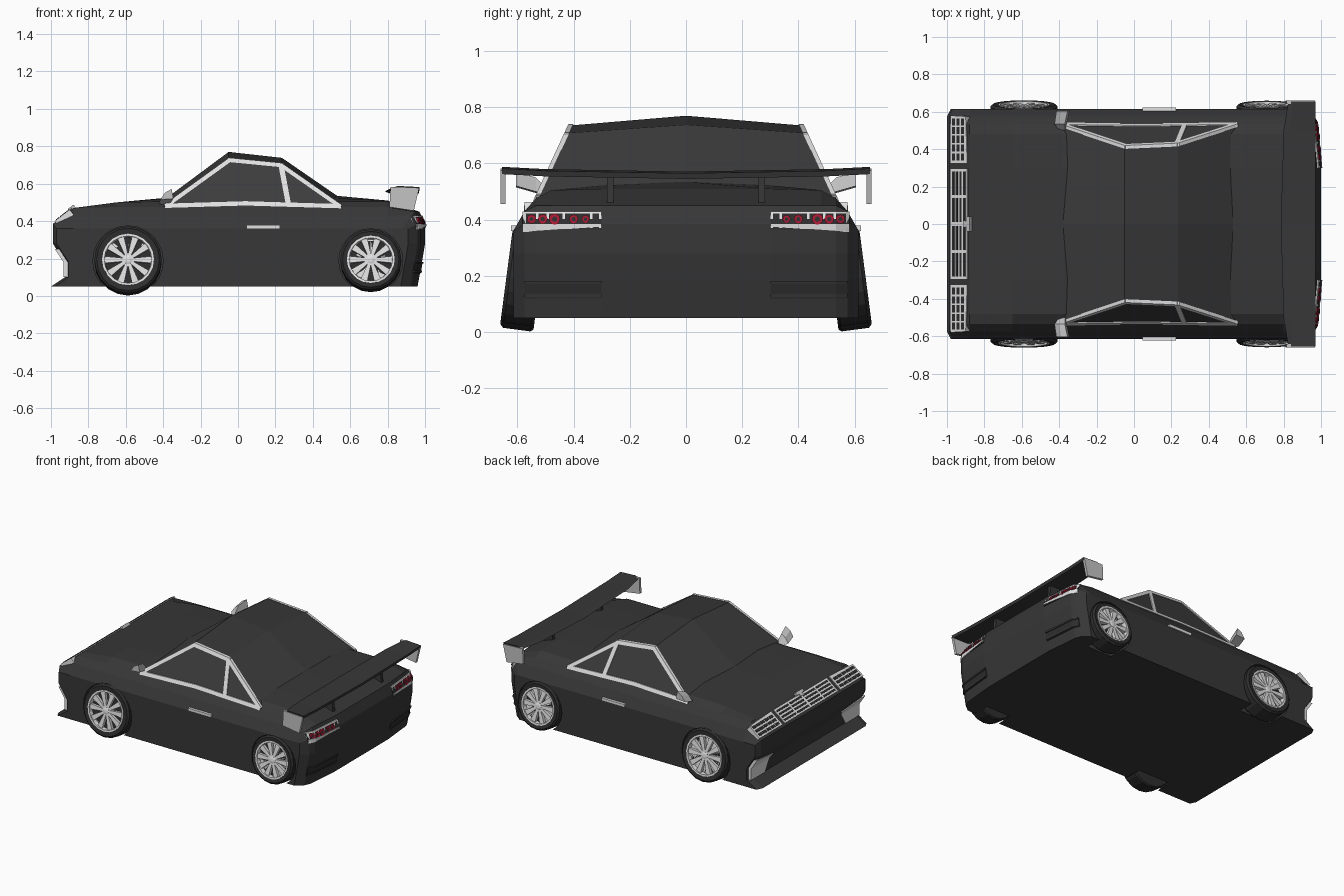
import bpy, bmesh, math
from mathutils import Vector, Matrix

if "Cube" in bpy.data.objects:
    bpy.data.objects.remove(bpy.data.objects["Cube"])


def material(name, r, g, b):
    m = bpy.data.materials.new(name)
    m.diffuse_color = (r, g, b, 1)
    m.use_nodes = True
    m.node_tree.nodes["Principled BSDF"].inputs["Base Color"].default_value = m.diffuse_color
    return m


BLACK = material("body_black", 0.038, 0.038, 0.038)
GLASS = material("dark_glass", 0.046, 0.046, 0.046)
RUBBER = material("rubber", 0.027, 0.027, 0.027)
SILVER = material("silver", 0.75, 0.75, 0.75)
GREY = material("light_grey", 0.55, 0.55, 0.55)
RED = material("lamp_red", 0.35, 0.01, 0.03)


def mesh(name, verts, faces, mat, mirror=False):
    """Mesh object, optionally doubled across the y = 0 plane."""
    bm = bmesh.new()
    for s in ((1, -1) if mirror else (1,)):
        vs = [bm.verts.new((v[0], v[1] * s, v[2])) for v in verts]
        for f in faces:
            bm.faces.new([vs[i] for i in f])
    bmesh.ops.recalc_face_normals(bm, faces=bm.faces)
    me = bpy.data.meshes.new(name)
    bm.to_mesh(me)
    bm.free()
    me.materials.append(mat)
    ob = bpy.data.objects.new(name, me)
    bpy.context.collection.objects.link(ob)
    return ob


def loft(name, rings, mat, mirror=False):
    """Skin closed rings of equal length and cap both ends."""
    n, k = len(rings[0]), len(rings)
    faces = [(i * n + j, i * n + (j + 1) % n, (i + 1) * n + (j + 1) % n, (i + 1) * n + j)
             for i in range(k - 1) for j in range(n)]
    faces += [tuple(range(n)), tuple(range((k - 1) * n, k * n))]
    return mesh(name, [p for r in rings for p in r], faces, mat, mirror)


def plates(name, polys, place, mat, low, high, mirror=True):
    """Thin plates: 2D polygons placed on a surface between two offsets."""
    verts, faces = [], []
    for poly in polys:
        b, n = len(verts), len(poly)
        verts += [place(p, q, low) for p, q in poly] + [place(p, q, high) for p, q in poly]
        faces += [tuple(b + i for i in range(n)), tuple(b + n + i for i in range(n))]
        faces += [(b + i, b + (i + 1) % n, b + n + (i + 1) % n, b + n + i) for i in range(n)]
    return mesh(name, verts, faces, mat, mirror)


def rect(a0, a1, b0, b1):
    return [(a0, b0), (a1, b0), (a1, b1), (a0, b1)]


def interp(table, v):
    for (a, fa), (b, fb) in zip(table, table[1:]):
        if v <= b:
            return fa + (fb - fa) * max(0, (v - a) / (b - a))
    return table[-1][1]


# Body shell: the side profile lofted across the width
profile = [(-1, .05), (-.925, .10), (-.925, .18), (-.99, .28), (-.99, .385), (-.88, .47),
           (-.65, .50), (-.38, .525), (.53, .535), (.80, .51), (.97, .45), (1, .385),
           (1, .28), (.985, .19), (.96, .05)]
top = [(0, 1), (.3, .522), (.48, .505), (.535, .475), (.575, .43), (.615, .36)]
rear_shift = [(0, 0), (.3, 0), (.535, -.022), (.575, -.04), (.615, -.09)]


def section(y):
    a, out = abs(y), []
    for x, z in profile:
        dx = interp(rear_shift, a) if x > .9 else (.02 if x < -.9 and a > .6 else 0)
        out.append((x + dx, y, min(z, interp(top, a))))
    return out


half = [t[0] for t in top]
body = loft("body", [section(y) for y in [-h for h in half[:0:-1]] + half], BLACK)

# Wheel arches cut out of the body
WHEELS = (("front", -.588, .187, .18, .137), ("rear", .71, .188, .163, .126))
for label, wx, wz, r, ri in WHEELS:
    rings = [[(wx + (r + .008) * math.cos(a * math.tau / 24), y,
               wz + (r + .008) * math.sin(a * math.tau / 24)) for a in range(24)] for y in (.5, .8)]
    cutter = loft("arch_cutter", rings, BLACK, True)
    cutter.hide_render = True
    mod = body.modifiers.new("arch", "BOOLEAN")
    mod.operation, mod.solver, mod.object = "DIFFERENCE", "EXACT", cutter
    bpy.context.view_layer.objects.active = body
    bpy.ops.object.modifier_apply(modifier=mod.name)
    bpy.data.objects.remove(cutter)

# Cabin with a gently ridged roof; steep faces are glass
def side_y(z):
    return .535 - .115 * (z - .475) / .25


def station(x, z_edge, xc, z_mid):
    y = side_y(z_edge)
    return [(x, -y, z_edge), (xc, 0, z_mid), (x, y, z_edge)]


st = [station(-.41, .465, -.38, .525), station(-.05, .735, -.05, .77),
      station(.235, .708, .235, .738), station(.57, .465, .53, .535)]
faces = [(3 * i + j, 3 * i + j + 1, 3 * i + j + 4, 3 * i + j + 3) for i in range(3) for j in (0, 1)]
faces += [(0, 3, 6, 9), (2, 5, 8, 11), (0, 1, 2, 11, 10, 9)]
cabin = mesh("cabin", [p for s in st for p in s], faces, BLACK)
cabin.data.materials.append(GLASS)
for f in cabin.data.polygons:
    f.material_index = int(f.normal.z < .9)

# Side window trim
def on_side(x, z, off):
    return (x, side_y(z) + off, z)


def bar(p, q, w):
    d = (Vector(q) - Vector(p)).normalized() * w / 2
    n = Vector((-d.y, d.x))
    p, q = Vector(p) - d * .5, Vector(q) + d * .5
    return [tuple(p + n), tuple(q + n), tuple(q - n), tuple(p - n)]


line = [(-.385, .482), (-.045, .727), (.23, .70), (.545, .48), (.27, .488), (.04, .495)]
bars = [bar(line[i], line[(i + 1) % 6], .023) for i in range(6)]
bars.append(bar(line[2], line[4], .028))
plates("window_trim", bars, on_side, SILVER, -.012, .006)

# Door handles and mirrors
plates("door_handles", [rect(.045, .225, .36, .38)], lambda x, z, o: (x, .615 + o, z), SILVER, -.01, .008)
mirror_rings = [[(x0, y, z0), (x1, y, z0 + .005), (x1 - .01, y, z1), (x0 + .025, y, z1 - .02)]
                for y, x0, x1, z0, z1 in ((.50, -.40, -.36, .485, .515), (.535, -.425, -.36, .495, .55),
                                          (.605, -.415, -.345, .515, .572))]
loft("mirrors", mirror_rings, GREY, True)

# Rear wing, end plates and posts
wing = [[(x0, y, z + .005), (x0 + .03, y, z + .018), (.97, y, z + .012), (.965, y, z - .008), (x0 + .03, y, z - .006)]
        for y, x0, z in ((-.655, .825, .57), (-.5, .80, .562), (0, .785, .553), (.5, .80, .562), (.655, .825, .57))]
loft("rear_wing", wing, BLACK)
plates("wing_end_plates", [[(.81, .475), (.94, .455), (.968, .575), (.815, .582)]],
       lambda x, z, o: (x, .65 + o, z), GREY, -.008, .01)
plates("wing_posts", [[(.84, .45), (.94, .44), (.93, .56), (.85, .56)]],
       lambda x, z, o: (x, .27 + o, z), BLACK, -.012, .012)

# Rear surface: tail lamps and lower vents follow the bumper
rear_line = [(.05, .96), (.19, .985), (.28, 1), (.385, 1), (.45, .97)]


def on_rear(y, z, off):
    return (interp(rear_line, z) + interp(rear_shift, y) + off, y, z)


lamp_cells = [(.30, .435), (.435, .535), (.535, .582)]
plates("lamp_panels", [rect(a, b, z0, z1) for a, b in lamp_cells for z0, z1 in ((.365, .385), (.385, .427))],
       on_rear, RUBBER, -.01, .004)
frame = [[(a, .375 - (a - .3) * .07), (b, .375 - (b - .3) * .07), (b, .385), (a, .385)] for a, b in lamp_cells]
frame += [rect(a, b, .421, .429) for a, b in lamp_cells]
frame += [rect(a, a + .009, .37, .427) for a in (.30, .333, .43, .488, .526)] + [rect(.57, .582, .36, .427)]
plates("lamp_frames", frame, on_rear, SILVER, -.01, .007)


def disc(y, r, z=.402):
    return [(y + r * math.cos(i * math.tau / 12), z + r * math.sin(i * math.tau / 12)) for i in range(12)]


lamps = ((.55, .016), (.51, .017), (.468, .02), (.40, .016), (.358, .014))
plates("tail_lamps", [disc(y, r) for y, r in lamps], on_rear, RED, -.005, .010)
plates("tail_lamp_centres", [disc(y, r * .45) for y, r in lamps], on_rear, RUBBER, -.005, .012)
plates("rear_vents", [rect(a, b, .12, .178) for a, b in ((.30, .535), (.535, .575))], on_rear, RUBBER, -.01, .004)
plates("rear_vent_lips", [rect(a, b, z, z + .01) for a, b in ((.30, .535), (.535, .575)) for z in (.125, .172)],
       on_rear, BLACK, -.01, .009)

# Nose slope: grille and headlamps
def on_nose(y, t, off):
    return (-.99 + .11 * t - .61 * off, y, .385 + .085 * t + .79 * off)


plates("grille", [rect(-.295, .295, .12, .92)], on_nose, SILVER, -.01, .006, False)
plates("grille_slots", [rect(y, y + .127, t, t + .1) for y in (-.282, -.138, .011, .155) for t in (.2, .38, .56, .74)],
       on_nose, RUBBER, 0, .009, False)
plates("headlamps", [[(.325, .12), (.58, .12), (.575, .85), (.325, .92)]], on_nose, SILVER, -.03, .006)
plates("headlamp_cells", [rect(y, y + .038, t, t + .14) for y in (.34, .387, .434, .481, .526) for t in (.2, .42, .64)],
       on_nose, RUBBER, 0, .009)
plates("bonnet_latch", [rect(-.04, .04, .93, 1.08), rect(-.015, .015, .8, 1.0)], on_nose, GREY, -.01, .014, False)

# Front bumper corner vents
def on_bumper(y, z, off):
    return (interp([(.05, -1), (.10, -.925), (.18, -.925), (.28, -.99)], z) - off, y, z)


plates("bumper_vents", [[(.605, .10), (.605, .18), (.40, .18), (.45, .10)], [(.605, .18), (.605, .25), (.38, .21), (.40, .18)]],
       on_bumper, SILVER, -.02, .008)

# Wheels: cambered, with ten-spoke rims
def wheel_mesh(name, pts, faces, mat, wx, wz):
    rot = Matrix.Rotation(math.radians(7.5), 3, "X")
    mesh(name, [rot @ Vector(p) + Vector((wx, .58, wz)) for p in pts], faces, mat, True)


def lathe(prof, n=20):
    pts = [(r * math.cos(i * math.tau / n), y, r * math.sin(i * math.tau / n)) for r, y in prof for i in range(n)]
    k = len(prof)
    fs = [(j * n + i, j * n + (i + 1) % n, (j + 1) * n + (i + 1) % n, (j + 1) * n + i)
          for j in range(k - 1) for i in range(n)]
    return pts, fs + [tuple(range(n)), tuple(range((k - 1) * n, k * n))]


for label, wx, wz, r, ri in WHEELS:
    tyre = [(.05, -.06), (r - .008, -.06), (r, -.05), (r, .048), (r - .012, .06), (ri, .056), (ri, .03), (.02, .03)]
    wheel_mesh(label + "_tyres", *lathe(tyre), RUBBER, wx, wz)
    wheel_mesh(label + "_rims", *lathe([(ri + .002, .03), (ri + .002, .06), (ri - .01, .06), (ri - .014, .03)]), SILVER, wx, wz)
    wheel_mesh(label + "_hubs", *lathe([(.024, .03), (.024, .054), (.012, .058)], 10), SILVER, wx, wz)
    pts, fs = [], []
    for i in range(10):
        a, b = i * math.tau / 10, len(pts)
        for y in (.03, .052):
            for rad, w in ((.015, -.008), (ri - .006, -.019), (ri - .006, .019), (.015, .008)):
                pts.append((rad * math.cos(a) - w * math.sin(a), y, rad * math.sin(a) + w * math.cos(a)))
        fs += [tuple(b + v for v in f) for f in ((0, 1, 2, 3), (4, 5, 6, 7), (0, 1, 5, 4), (1, 2, 6, 5), (2, 3, 7, 6), (3, 0, 4, 7))]
    wheel_mesh(label + "_spokes", pts, fs, SILVER, wx, wz)
